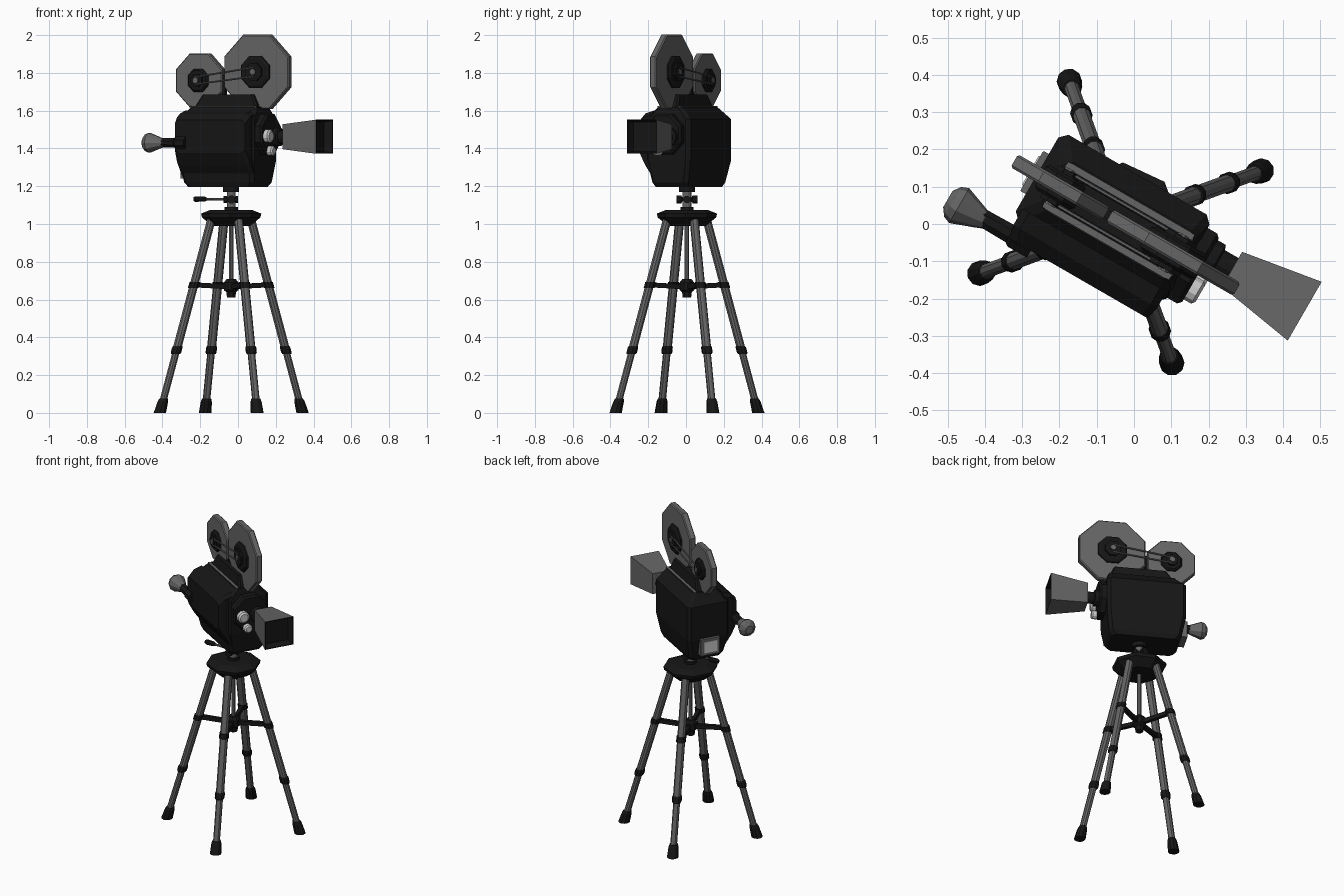
import bpy, bmesh
from math import cos, sin, pi, radians
from mathutils import Vector, Matrix

if "Cube" in bpy.data.objects:
    bpy.data.objects.remove(bpy.data.objects["Cube"])


def material(name, value):
    m = bpy.data.materials.new(name)
    m.diffuse_color = (value, value, value, 1)
    m.use_nodes = True
    m.node_tree.nodes["Principled BSDF"].inputs["Base Color"].default_value = m.diffuse_color
    return m


BLACK = material("black", 0.008)
GREY = material("dark_grey", 0.13)
BASE = Matrix.Translation((-0.036, 0.005, 0))       # tripod axis
HEAD = BASE @ Matrix.Rotation(radians(-30), 4, 'Z')  # camera: local x is the lens direction
X, Y, Z = Vector((1, 0, 0)), Vector((0, 1, 0)), Vector((0, 0, 1))


def loft(name, rings, mat=BLACK, frame=HEAD, dark_from=None):
    """Skin a list of equal rings and cap both ends."""
    bm = bmesh.new()
    vs = [[bm.verts.new(frame @ Vector(p)) for p in ring] for ring in rings]
    n = len(vs[0])
    for i in range(len(vs) - 1):
        for k in range(n):
            f = bm.faces.new((vs[i][k], vs[i][(k + 1) % n], vs[i + 1][(k + 1) % n], vs[i + 1][k]))
            f.material_index = int(dark_from is not None and i >= dark_from)
    bm.faces.new(vs[0])
    cap = bm.faces.new(vs[-1])
    cap.material_index = int(dark_from is not None)
    bmesh.ops.recalc_face_normals(bm, faces=bm.faces)
    me = bpy.data.meshes.new(name)
    bm.to_mesh(me)
    bm.free()
    if mat or dark_from is not None:
        me.materials.append(mat)
    if dark_from is not None:
        me.materials.append(BLACK)
    ob = bpy.data.objects.new(name, me)
    bpy.context.collection.objects.link(ob)
    return ob


def lathe(name, profile, origin, axis, sides=8, mat=BLACK, frame=HEAD):
    """Turn (distance, radius) pairs around an axis, with a flat side up."""
    a = Vector(axis).normalized()
    e1 = (Y if abs(a.x) > 0.9 else X).cross(a).normalized()
    e2 = a.cross(e1)
    rings = []
    for t, r in profile:
        c = Vector(origin) + a * t
        ang = [2 * pi * (k + 0.5) / sides for k in range(sides)]
        rings.append([c + e1 * r * cos(w) + e2 * r * sin(w) for w in ang])
    return loft(name, rings, mat, frame)


def rod(name, p, q, r, mat=BLACK, frame=HEAD, sides=8):
    d = Vector(q) - Vector(p)
    return lathe(name, [(0, r), (d.length, r)], p, d, sides, mat, frame)


def rect(z, u0, u1, v0, v1, c=0.02):
    """Horizontal rectangle with chamfered corners."""
    return [(u0 + c, v0, z), (u1 - c, v0, z), (u1, v0 + c, z), (u1, v1 - c, z),
            (u1 - c, v1, z), (u0 + c, v1, z), (u0, v1 - c, z), (u0, v0 + c, z)]


def box(name, x, y, z, mat=BLACK, frame=HEAD):
    return loft(name, [rect(h, *x, *y, c=0.002) for h in z], mat, frame)


# Camera body, raised top and bulging side cover
loft("camera_body", [rect(1.195, -0.215, 0.175, -0.1, 0.1), rect(1.22, -0.235, 0.195, -0.11, 0.11),
                     rect(1.34, -0.258, 0.21, -0.135, 0.133), rect(1.555, -0.258, 0.21, -0.135, 0.133),
                     rect(1.62, -0.21, 0.195, -0.075, 0.075)])
loft("body_top", [rect(1.61, -0.203, 0.19, -0.053, 0.053, 0.01),
                  rect(1.685, -0.155, 0.155, -0.04, 0.04, 0.01)])
cover = []
for v, zl, zh, e in ((-0.1, 1.24, 1.6, 0), (-0.15, 1.31, 1.585, 0), (-0.187, 1.375, 1.55, 0.008)):
    u0, u1 = -0.245 + e, 0.2 - e
    cover.append([(u0, v, zl + 0.02), (u0 + 0.02, v, zl), (u1 - 0.02, v, zl), (u1, v, zl + 0.02),
                  (u1, v, zh - 0.02), (u1 - 0.02, v, zh), (u0 + 0.02, v, zh), (u0, v, zh - 0.02)])
loft("side_cover", cover)
for s, side in ((1, "right"), (-1, "left")):
    box("top_strip_" + side, (-0.203, 0.19), (s * 0.062 - 0.008, s * 0.062 + 0.008), (1.61, 1.624), GREY)

# Rear window
box("rear_window_frame", (-0.275, -0.22), (-0.062, 0.062), (1.24, 1.345), GREY)
box("rear_window", (-0.279, -0.27), (-0.045, 0.045), (1.257, 1.328), None)

# Eyepiece tube and flared cup
lathe("eyepiece_tube", [(0, 0.036), (0.06, 0.036), (0.07, 0.028), (0.17, 0.026)],
      (-0.17, -0.175, 1.43), -X)
lathe("eyepiece_cup", [(0, 0.022), (0.02, 0.03), (0.085, 0.054), (0.105, 0.046), (0.12, 0.025)],
      (-0.312, -0.178, 1.43), -X, 10, GREY)

# Lens turret with main and small lenses
lathe("lens_turret", [(0, 0.117), (0.035, 0.117), (0.045, 0.106)], (0.205, -0.005, 1.475), X)
lathe("main_lens", [(0, 0.05), (0.03, 0.05), (0.035, 0.036), (0.085, 0.036)], (0.245, 0.04, 1.46), X, 12)
for i, (v, z, r) in enumerate(((-0.06, 1.465, 0.036), (-0.03, 1.387, 0.026))):
    lathe(f"small_lens_{i + 1}", [(0, r), (0.025, r), (0.033, r * 0.7)], (0.248, v, z), X, 12, None)

# Lens hood with dark opening
hood = [(u, 0.04 + a * w, 1.462 + b * h) for u, w, h in
        ((0.322, 0.054, 0.066), (0.547, 0.091, 0.09), (0.547, 0.086, 0.085), (0.50, 0.078, 0.077))
        for a, b in ((-1, -1), (1, -1), (1, 1), (-1, 1))]
loft("lens_hood", [hood[i:i + 4] for i in range(0, 16, 4)], GREY, dark_from=1)

# Film reels with stepped hubs
FLAT = 1 / cos(pi / 8)
REELS = (("front_reel", 0.163, 1.805, 0.197, 0.092), ("rear_reel", -0.187, 1.76, 0.142, 0.066))
for name, u, z, r, hub in REELS:
    r *= FLAT
    lathe(name, [(-0.02, r - 0.006), (-0.014, r), (0.014, r), (0.02, r - 0.006)], (u, 0, z), Y, 8, GREY)
    lathe(name + "_hub", [(-0.038, hub * 0.85), (-0.03, hub), (0.03, hub), (0.038, hub * 0.85)],
          (u, 0, z), Y)
    lathe(name + "_core", [(-0.05, hub * 0.55), (0.05, hub * 0.55)], (u, 0, z), Y)
    lathe(name + "_pin", [(-0.056, 0.016), (0.056, 0.016)], (u, 0, z), Y, 8, GREY)

# Drive belts on both sides and the bracket between the reels
for s, side in ((1, "right"), (-1, "left")):
    for d, part in ((0.024, "upper"), (-0.024, "lower")):
        rod(f"belt_{part}_{side}", (0.163, s * 0.046, 1.805 + d), (-0.187, s * 0.046, 1.76 + d * 0.8),
            0.005, GREY, sides=6)
box("reel_bracket", (-0.05, -0.03), (-0.012, 0.012), (1.67, 1.79))

# Tripod head, neck and pan handle
lathe("mount_block", [(1.17, 0.044), (1.2, 0.044)], (0, 0, 0), Z, 12, BLACK, BASE)
lathe("neck", [(1.06, 0.024), (1.175, 0.024)], (0, 0, 0), Z, 12, GREY, BASE)
lathe("neck_collar", [(1.07, 0.036), (1.09, 0.036)], (0, 0, 0), Z, 12, BLACK, BASE)
lathe("tilt_knob", [(-0.055, 0.022), (-0.03, 0.022), (-0.025, 0.013), (0.025, 0.013),
                    (0.03, 0.022), (0.055, 0.022)], (0, 0, 1.13), Y, 8, BLACK, BASE)
lathe("handle_socket", [(-0.04, 0.02), (0.035, 0.02)], (0, 0, 1.13), X, 8, BLACK, BASE)
rod("handle_rod", (-0.03, 0, 1.13), (-0.14, 0, 1.132), 0.007, GREY, BASE)
lathe("handle_grip", [(0, 0.01), (0.01, 0.014), (0.06, 0.016), (0.07, 0.01)],
      (-0.13, 0, 1.132), -X, 8, BLACK, BASE)
lathe("tripod_plate", [(0.99, 0.1), (1.035, 0.155), (1.055, 0.16), (1.075, 0.11)],
      (0, 0, 0), Z, 8, BLACK, BASE @ Matrix.Rotation(radians(20), 4, 'Z'))

# Centre column and brace hub
rod("centre_column", (0, 0, 0.68), (0, 0, 1.03), 0.013, GREY, BASE)
lathe("brace_hub", [(0.61, 0.024), (0.64, 0.028), (0.65, 0.042), (0.69, 0.042), (0.71, 0.025)],
      (0, 0, 0), Z, 8, BLACK, BASE)


def leg_x(z):
    return 0.402 - 0.284 * z


def leg_part(name, profile, mat, frame):
    """Sheared tube along the leg, so that the feet sit flat."""
    loft(name, [[(leg_x(z) + r * cos(pi * k / 5), r * sin(pi * k / 5), z) for k in range(10)]
                for z, r in profile], mat, frame)


# Four splayed legs with ferrules, feet and braces
for i in range(4):
    F = BASE @ Matrix.Rotation(radians(20 + 90 * i), 4, 'Z')
    n = f"leg_{i + 1}_"
    leg_part(n + "upper", [(0.33, 0.024), (1.04, 0.024)], GREY, F)
    leg_part(n + "lower", [(0.05, 0.02), (0.34, 0.02)], GREY, F)
    leg_part(n + "lock", [(0.312, 0.025), (0.32, 0.029), (0.345, 0.029), (0.353, 0.026)], BLACK, F)
    leg_part(n + "brace_ring", [(0.66, 0.029), (0.692, 0.029)], BLACK, F)
    leg_part(n + "foot", [(0, 0.034), (0.06, 0.029), (0.075, 0.024)], BLACK, F)
    xe = leg_x(0.676)
    loft(n + "brace", [[(x, -0.011, z - 0.013), (x, 0.011, z - 0.013), (x, 0.011, z + 0.013), (x, -0.011, z + 0.013)]
                       for x, z in ((0.02, 0.668), (xe, 0.678))], BLACK, F)
